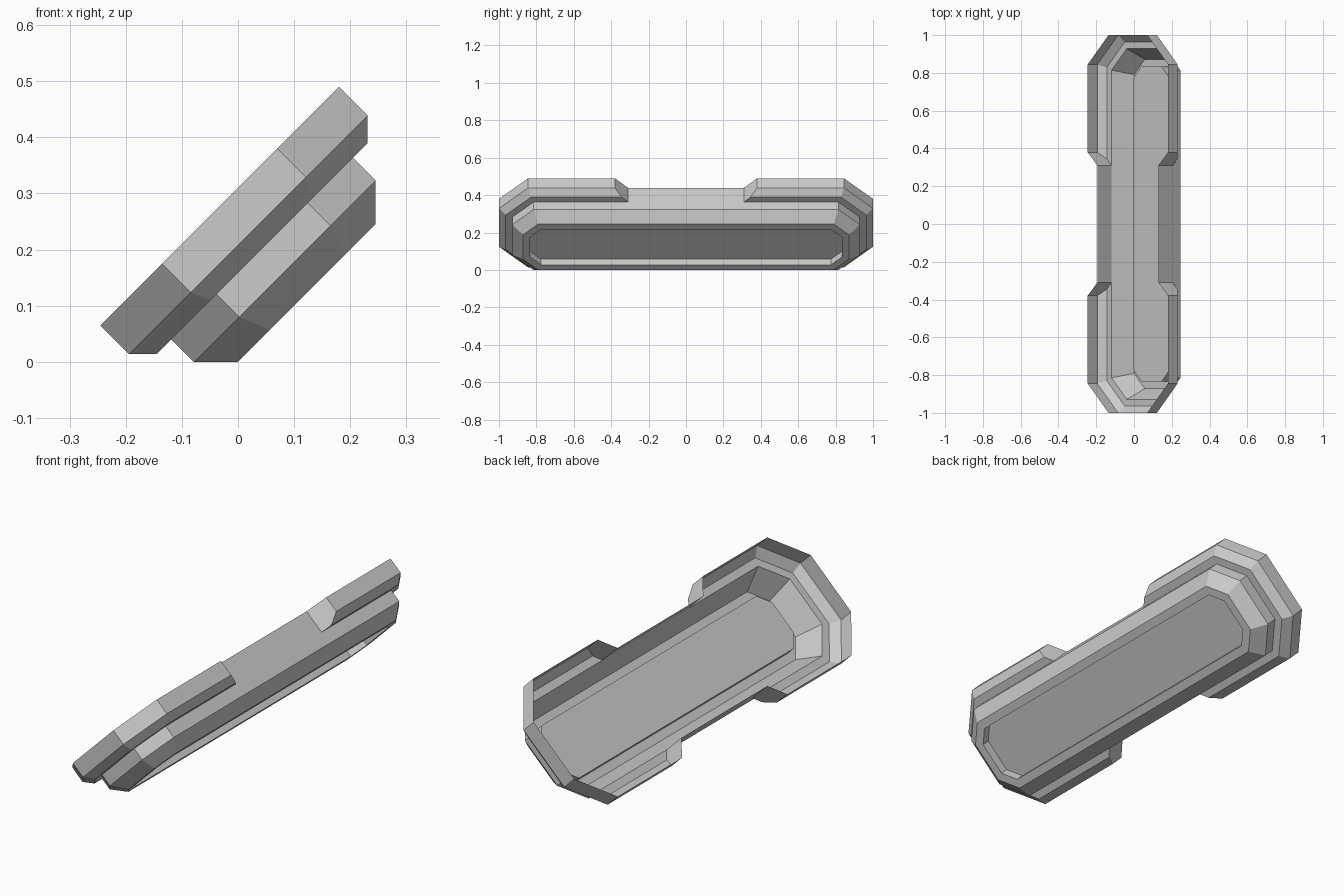
import bpy, bmesh
from math import sqrt

if "Cube" in bpy.data.objects:
    bpy.data.objects.remove(bpy.data.objects["Cube"])

S = sqrt(2)
CENTRE = 0.173                      # middle of the slope
HALF, END, CUT = 0.301, 1.0, 0.156  # half width, half length, corner cut
WAIST, NOTCH = 0.229, 0.31          # half width and half length of the notched middle


def world(p, y, n):
    # slope direction p, long direction y, panel normal n, tilted by 45 degrees
    u = CENTRE + p
    return ((u - n) / S, y, (u + n) / S)


def octagon(d, notched=False):
    # cut-corner outline inset by d, counter-clockwise about the panel normal
    h, e, k = HALF - d, END - d, 0.414 * d
    quarter = [(h, END - CUT - k), (HALF - CUT - k, e)]
    if notched:
        quarter = [(WAIST, NOTCH), (h, NOTCH + (h - WAIST) * 0.97)] + quarter
    half = quarter + [(-p, y) for p, y in reversed(quarter)]
    return half + [(-p, -y) for p, y in half]


def shell(name, levels, notched=False, cap=False, flip=False):
    # sheet lofted through (inset, height) levels
    bm = bmesh.new()
    rings = [[bm.verts.new(world(p, y, n)) for p, y in octagon(d, notched)]
             for d, n in levels]
    for a, b in zip(rings, rings[1:]):
        for i in range(len(a)):
            j = (i + 1) % len(a)
            bm.faces.new((a[i], b[i], b[j], a[j]))
    if cap:
        bm.faces.new(rings[-1][::-1])
    bmesh.ops.remove_doubles(bm, verts=bm.verts[:], dist=0.0005)
    bmesh.ops.dissolve_degenerate(bm, edges=bm.edges[:], dist=0.0005)
    if flip:
        bmesh.ops.reverse_faces(bm, faces=bm.faces[:])
    mesh = bpy.data.meshes.new(name)
    bm.to_mesh(mesh)
    bm.free()
    obj = bpy.data.objects.new(name, mesh)
    bpy.context.collection.objects.link(obj)


# open upper tray with the notched waist
shell("upper_tray", [(0, 0.219), (0, 0.147), (0.036, 0.112), (0.072, 0.112)], notched=True)
# lower hull with chamfer, rim and recessed floor panel
shell("lower_hull", [(0.072, 0.112), (0.072, 0.055), (0.128, 0), (0.167, 0), (0.167, 0.042)], cap=True)
# sloping lining inside the lower hull
shell("inner_lining", [(0.072, 0.112), (0.128, 0.0)], flip=True)
